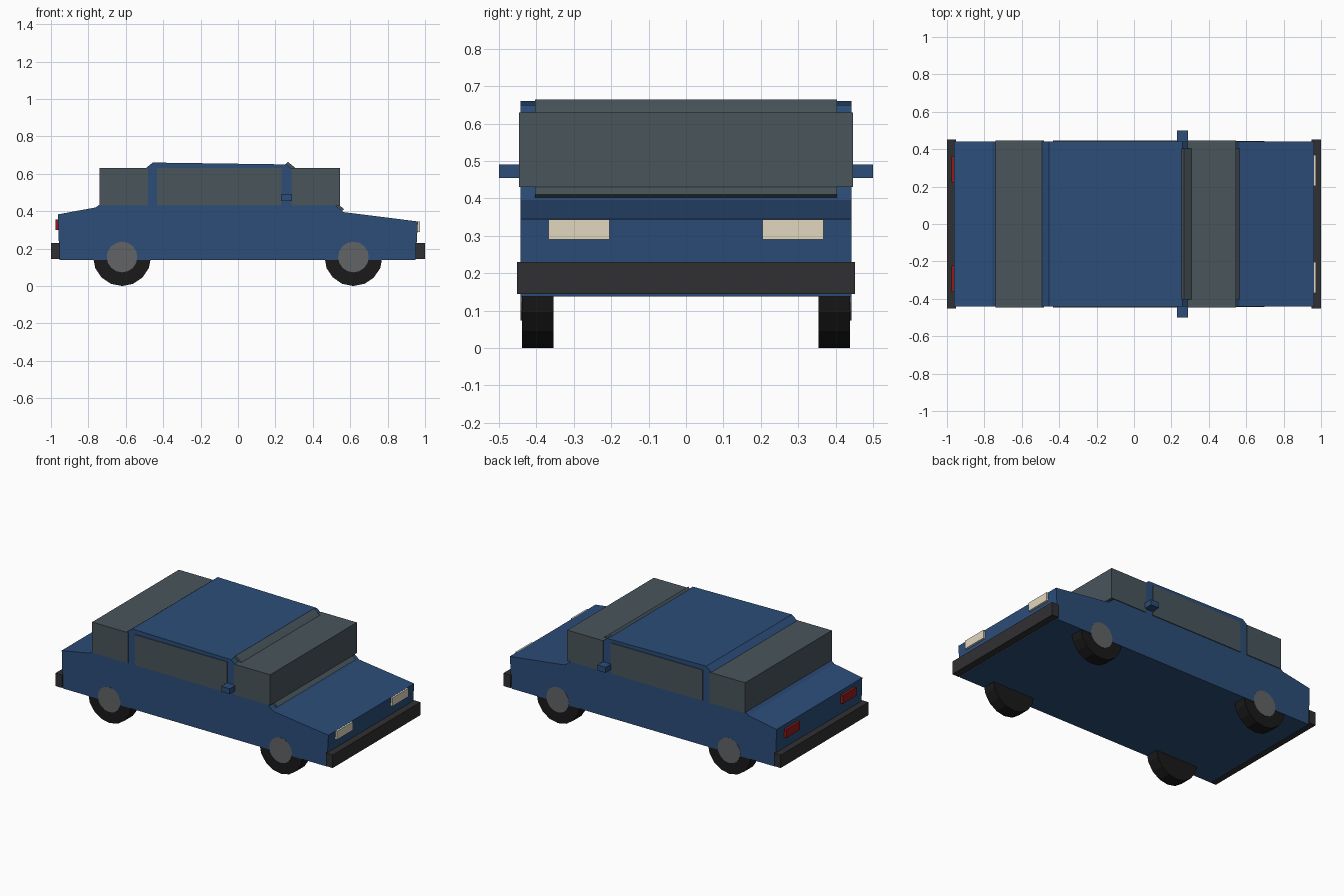
import bpy, math

if "Cube" in bpy.data.objects:
    bpy.data.objects.remove(bpy.data.objects["Cube"])


def material(name, rgb):
    m = bpy.data.materials.new(name)
    m.diffuse_color = (*rgb, 1)
    m.use_nodes = True
    m.node_tree.nodes["Principled BSDF"].inputs["Base Color"].default_value = m.diffuse_color
    return m


BLUE = material("blue_paint", (0.025, 0.075, 0.19))
GLASS = material("tinted_glass", (0.065, 0.09, 0.105))
DARK = material("dark_trim", (0.03, 0.03, 0.033))
TYRE = material("rubber", (0.01, 0.01, 0.01))
HUB = material("hub_metal", (0.12, 0.125, 0.13))
LAMP = material("lamp_cream", (0.75, 0.68, 0.52))
RED = material("lamp_red", (0.3, 0.01, 0.01))


def prism(name, profile, half_width, mat):
    """Extrude an x-z profile symmetrically across y."""
    n = len(profile)
    verts = [(x, y, z) for y in (-half_width, half_width) for x, z in profile]
    faces = [tuple(range(n)), tuple(reversed(range(n, 2 * n)))]
    faces += [(i, i + n, (i + 1) % n + n, (i + 1) % n) for i in range(n)]
    mesh = bpy.data.meshes.new(name)
    mesh.from_pydata(verts, [], faces)
    mesh.materials.append(mat)
    ob = bpy.data.objects.new(name, mesh)
    bpy.context.collection.objects.link(ob)
    return ob


def box(name, x, y, z, mat):
    """Box from (min, max) pairs on each axis."""
    ob = prism(name, [(x[0], z[0]), (x[1], z[0]), (x[1], z[1]), (x[0], z[1])],
               (y[1] - y[0]) / 2, mat)
    ob.location.y = (y[0] + y[1]) / 2
    return ob


def disc(name, x, y, z, radius, depth, mat):
    bpy.ops.mesh.primitive_cylinder_add(vertices=16, radius=radius, depth=depth,
                                        location=(x, y, z), rotation=(math.pi / 2, 0, 0))
    ob = bpy.context.object
    ob.name = name
    ob.data.materials.append(mat)


# Body shell: lower body and cabin in one side profile
prism("body", [(-0.955, 0.138), (0.95, 0.138), (0.962, 0.345), (0.565, 0.395),
               (0.26, 0.65), (-0.455, 0.66), (-0.76, 0.42), (-0.963, 0.383)], 0.442, BLUE)

# Window blocks, leaving painted pillars between them
for name, x in (("rear_window", (-0.74, -0.482)), ("side_window", (-0.432, 0.232)),
                ("front_window", (0.285, 0.545))):
    box(name, x, (-0.447, 0.447), (0.43, 0.63), GLASS)

# Sloping windscreen plate
prism("windscreen", [(0.55, 0.398), (0.568, 0.41), (0.29, 0.645),
                     (0.266, 0.664), (0.25, 0.645)], 0.404, GLASS)

# Bumpers
box("front_bumper", (0.95, 1.0), (-0.452, 0.452), (0.145, 0.23), DARK)
box("rear_bumper", (-1.0, -0.953), (-0.452, 0.452), (0.145, 0.23), DARK)

# Paired parts on both sides
for side, s in (("right", -1), ("left", 1)):
    def span(a, b):
        return tuple(sorted((s * a, s * b)))
    box("headlight_" + side, (0.945, 0.972), span(0.204, 0.368), (0.29, 0.344), LAMP)
    box("tail_light_" + side, (-0.977, -0.945), span(0.222, 0.36), (0.30, 0.355), RED)
    box("mirror_" + side, (0.23, 0.29), span(0.43, 0.5), (0.455, 0.491), BLUE)
    for end, x in (("front", 0.617), ("rear", -0.62)):
        disc(f"{end}_wheel_{side}", x, s * 0.396, 0.155, 0.155, 0.084, TYRE)
        disc(f"{end}_hub_{side}", x, s * 0.4, 0.155, 0.082, 0.085, HUB)
